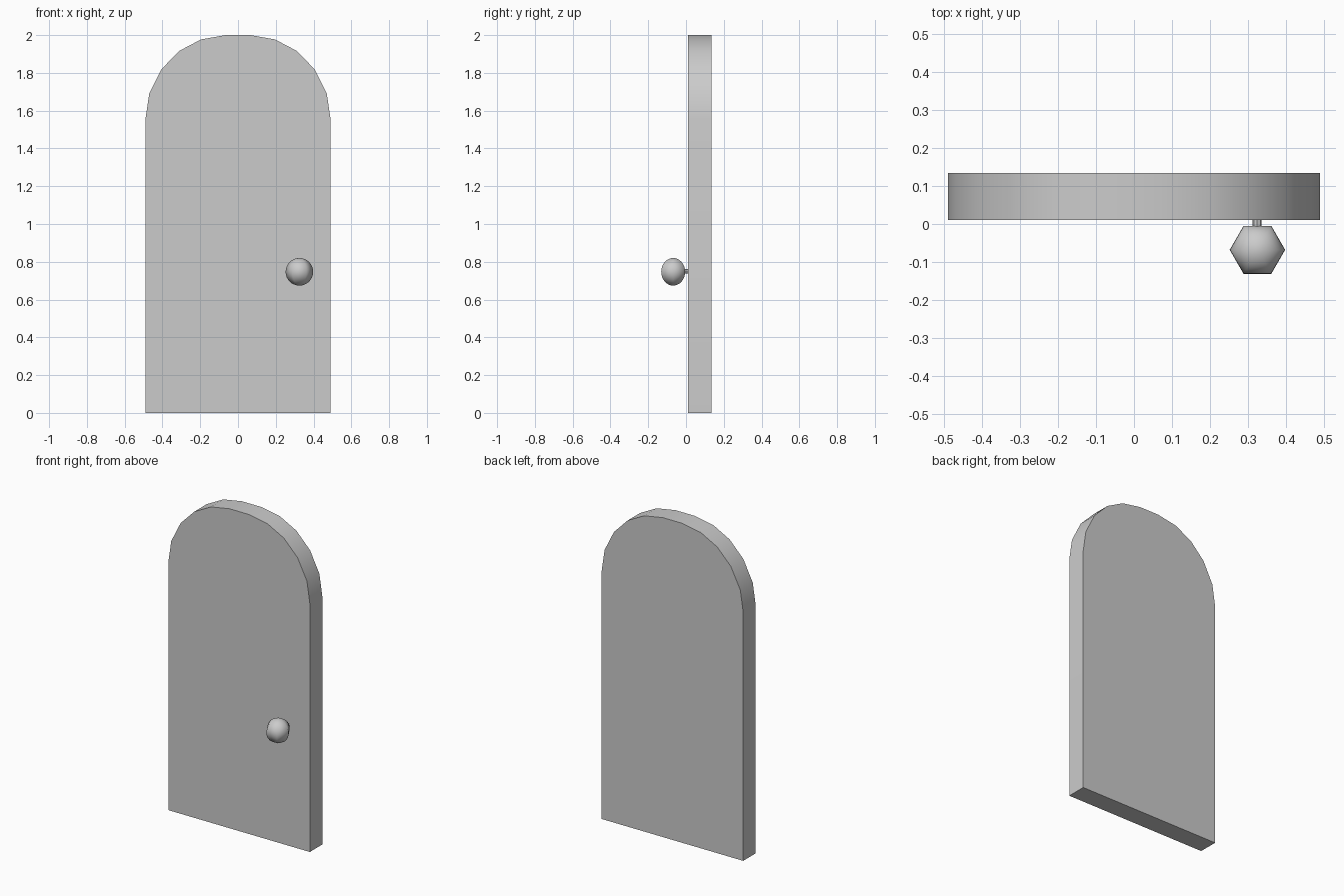
import bpy, bmesh, math

if "Cube" in bpy.data.objects:
    bpy.data.objects.remove(bpy.data.objects["Cube"])


def activate(obj):
    bpy.ops.object.select_all(action='DESELECT')
    obj.select_set(True)
    bpy.context.view_layer.objects.active = obj


# Door panel: half profile mirrored about x = 0, extruded through its thickness
half = [(0.49, 0), (0.49, 1.555), (0.47, 1.69), (0.405, 1.82),
        (0.31, 1.917), (0.196, 1.977), (0.066, 2.0)]
profile = half + [(-x, z) for x, z in reversed(half)]
front_y, back_y = 0.011, 0.134

bm = bmesh.new()
face = bm.faces.new([bm.verts.new((x, front_y, z)) for x, z in profile])
ext = bmesh.ops.extrude_face_region(bm, geom=[face])
moved = [g for g in ext["geom"] if isinstance(g, bmesh.types.BMVert)]
bmesh.ops.translate(bm, verts=moved, vec=(0, back_y - front_y, 0))
bmesh.ops.recalc_face_normals(bm, faces=bm.faces)
mesh = bpy.data.meshes.new("door_panel")
bm.to_mesh(mesh)
bm.free()
door = bpy.data.objects.new("door_panel", mesh)
bpy.context.collection.objects.link(door)
activate(door)
bpy.ops.object.shade_smooth_by_angle(angle=math.radians(30))

# Knob: six-sided smooth ball
bpy.ops.mesh.primitive_uv_sphere_add(segments=6, ring_count=16, radius=0.073,
                                     location=(0.325, -0.068, 0.747),
                                     rotation=(0, 0, math.radians(30)))
knob = bpy.context.object
knob.name = "door_knob"
# Turn the hexagon so its corners point left and right
corner = max((knob.matrix_basis @ v.co - knob.location for v in knob.data.vertices),
             key=lambda p: p.x)
if corner.x < 0.07:
    knob.rotation_euler.z = 0
bpy.ops.object.shade_smooth()

# Stem joining the knob to the panel
bpy.ops.mesh.primitive_cylinder_add(vertices=8, radius=0.012, depth=0.04,
                                    location=(0.324, 0.0, 0.75),
                                    rotation=(math.radians(90), 0, 0))
bpy.context.object.name = "knob_stem"
bpy.ops.object.shade_smooth_by_angle(angle=math.radians(30))
